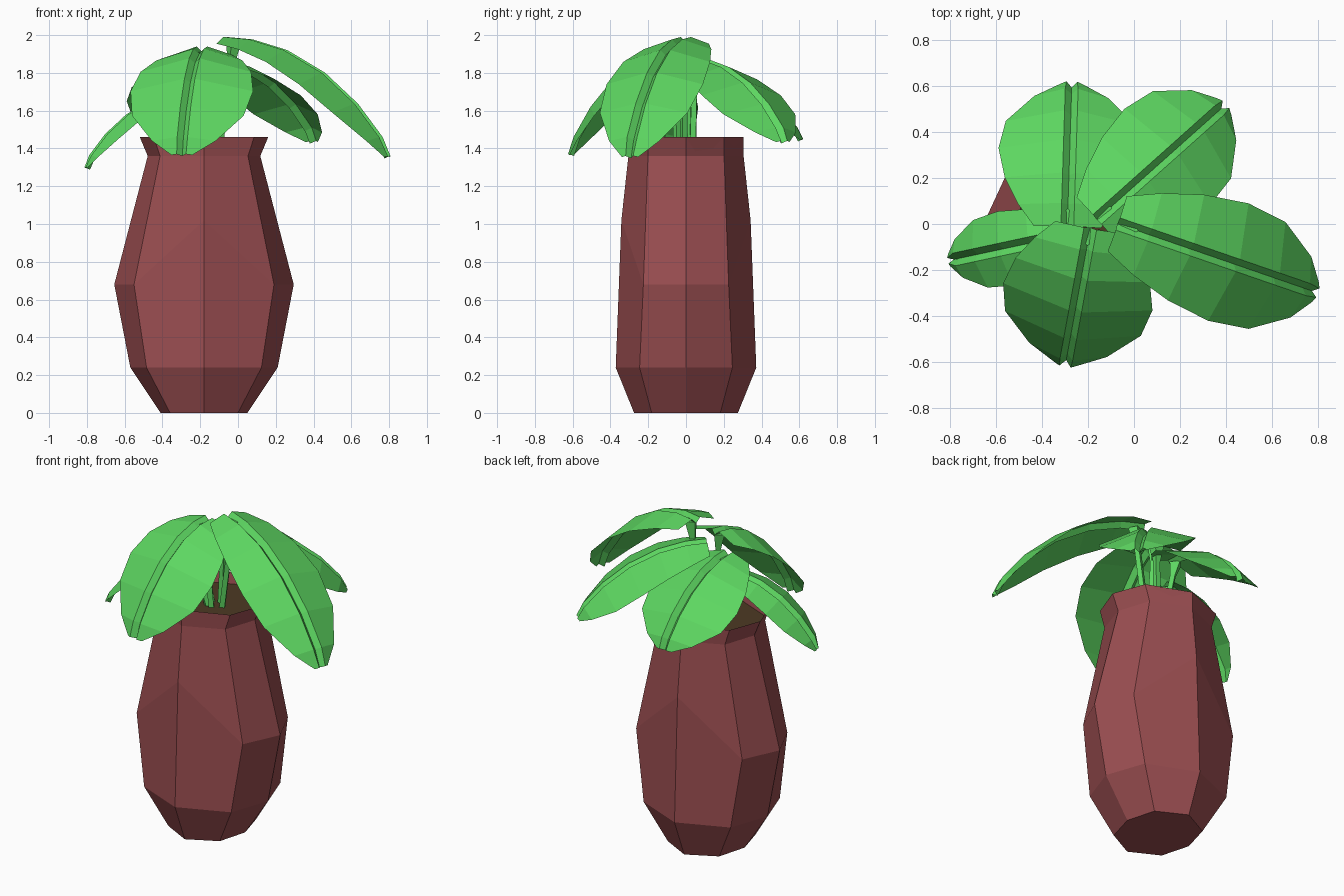
import bpy, bmesh
from mathutils import Vector

if "Cube" in bpy.data.objects:
    bpy.data.objects.remove(bpy.data.objects["Cube"])


def material(name, rgb):
    mat = bpy.data.materials.new(name)
    mat.use_nodes = True
    color = (*rgb, 1)
    mat.diffuse_color = color
    mat.node_tree.nodes["Principled BSDF"].inputs["Base Color"].default_value = color
    return mat


def finish(bm, name, mat, solid=True):
    if solid:
        bmesh.ops.recalc_face_normals(bm, faces=bm.faces)
    mesh = bpy.data.meshes.new(name)
    bm.to_mesh(mesh)
    bm.free()
    mesh.materials.append(mat)
    obj = bpy.data.objects.new(name, mesh)
    bpy.context.collection.objects.link(obj)
    return obj


def bridge(bm, rings):
    for a, b in zip(rings, rings[1:]):
        for i in range(len(a)):
            j = (i + 1) % len(a)
            bm.faces.new((a[i], a[j], b[j], b[i]))


CLAY = material("terracotta red", (0.325, 0.076, 0.082))
SOIL = material("dark soil", (0.073, 0.042, 0.017))
GREEN = material("leaf green", (0.11, 0.68, 0.12))

POT_X = -0.18
SOIL_Z = 1.39


# Eight-sided pot ring, squarer than a true octagon
def octagon(bm, rx, ry, z, z_front=None):
    zf = z if z_front is None else z_front
    corners = [(1, 0), (.78, .66), (0, 1), (-.78, .66),
               (-1, 0), (-.78, -.66), (0, -1), (.78, -.66)]
    return [bm.verts.new((POT_X + rx * x, ry * y, zf if x == 0 else z))
            for x, y in corners]


# Pot: the belly corner sits higher on the front and back
bm = bmesh.new()
rings = [octagon(bm, .23, .275, 0),
         octagon(bm, .39, .372, .24),
         octagon(bm, .475, .342, .68, 1.02),
         octagon(bm, .298, .305, 1.36),
         octagon(bm, .34, .305, 1.46),
         octagon(bm, .305, .295, SOIL_Z - .01)]
bridge(bm, rings)
bm.faces.new(rings[0])
bm.faces.new(rings[-1])
finish(bm, "pot", CLAY)

# Soil
bm = bmesh.new()
bm.faces.new(octagon(bm, .305, .295, SOIL_Z))
finish(bm, "soil", SOIL, False)

# Leaf shape: forward reach, drop, half width (all relative)
PROFILE = [(0, 0, .47), (.16, .02, .7), (.37, .11, .9), (.6, .3, 1),
           (.8, .56, .91), (.95, .84, .52), (1, 1, .17)]


def leaf(name, base, tip, half_width):
    base, tip = Vector(base), Vector(tip)
    reach = Vector((tip.x - base.x, tip.y - base.y, 0))
    drop = Vector((0, 0, tip.z - base.z))
    side = Vector((-reach.y, reach.x, 0)).normalized()
    spine = [base + reach * h + drop * d for h, d, w in PROFILE]
    bm = bmesh.new()
    rows = []
    for i, (h, d, w) in enumerate(PROFILE):
        along = spine[min(i + 1, len(spine) - 1)] - spine[max(i - 1, 0)]
        up = along.cross(side).normalized()
        width = half_width * w
        groove = min(.028, width * .45)
        # Blade edge, groove lip, groove bottom, groove lip, blade edge
        section = [(-width, -.28 * width), (-groove, 0), (0, -.03),
                   (groove, 0), (width, -.28 * width)]
        rows.append([bm.verts.new(spine[i] + side * s + up * u)
                     for s, u in section])
    for a, b in zip(rows, rows[1:]):
        for k in range(4):
            bm.faces.new((a[k], b[k], b[k + 1], a[k + 1]))
    finish(bm, name, GREEN, False)

    # Four-sided stem leaning out from the soil, flaring into the leaf
    bm = bmesh.new()
    foot = Vector((-.13 + .4 * (base.x + .13), .8 * base.y + .03 * reach.normalized().y,
                   SOIL_Z - .02))
    top = spine[0] + (spine[1] - spine[0]) * .35 - Vector((0, 0, .025))
    neck = foot.lerp(top, .8)
    fwd = reach.normalized()
    rings = []
    for center, r in ((foot, .022), (neck, .02), (top, .042)):
        rings.append([bm.verts.new(center + side * a * r + fwd * b * r)
                      for a, b in ((1, 0), (0, 1), (-1, 0), (0, -1))])
    bridge(bm, rings)
    bm.faces.new(rings[0])
    bm.faces.new(rings[-1])
    finish(bm, name.replace("leaf", "stem"), GREEN)


leaf("left_leaf", (-.07, .0, 1.99), (.80, -.30, 1.36), .27)
leaf("front_leaf", (-.19, -.02, 1.94), (-.30, -.62, 1.37), .33)
leaf("right_leaf", (-.25, -.04, 1.70), (-.81, -.16, 1.30), .165)
leaf("back_leaf", (-.29, -.01, 1.84), (-.27, .62, 1.45), .31)
leaf("back_left_leaf", (-.16, .02, 1.88), (.40, .52, 1.44), .28)
